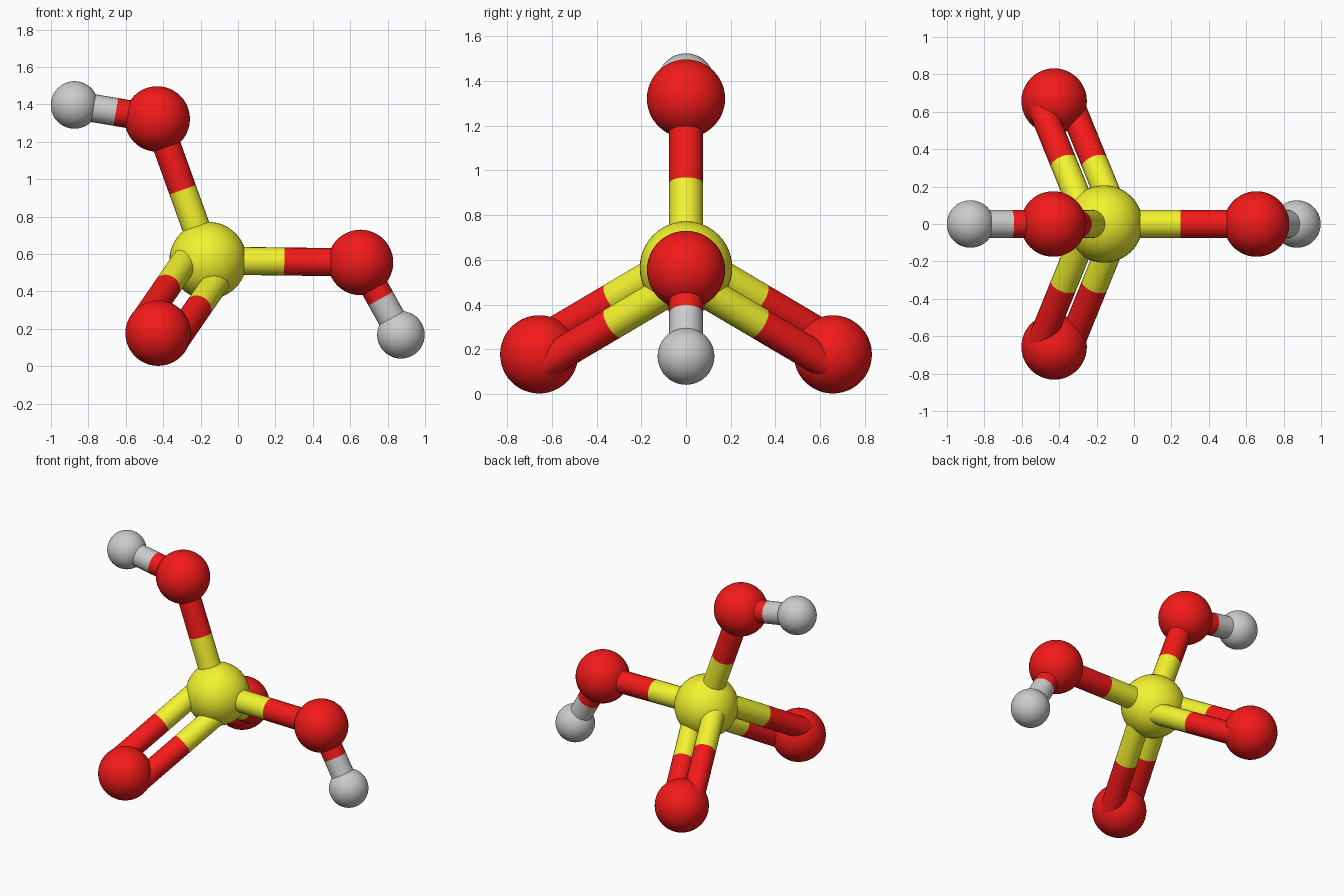
import bpy
from mathutils import Vector

if "Cube" in bpy.data.objects:
    bpy.data.objects.remove(bpy.data.objects["Cube"])


def material(name, color):
    m = bpy.data.materials.new(name)
    m.diffuse_color = (*color, 1)
    m.use_nodes = True
    m.node_tree.nodes["Principled BSDF"].inputs["Base Color"].default_value = m.diffuse_color
    return m


RED = material("red", (0.9, 0.01, 0.01))
YELLOW = material("yellow", (0.9, 0.9, 0.03))
GREY = None


def finish(name, mat):
    ob = bpy.context.object
    ob.name = name
    if mat:
        ob.data.materials.append(mat)
    bpy.ops.object.shade_smooth_by_angle()


def atom(name, pos, radius, mat):
    bpy.ops.mesh.primitive_uv_sphere_add(segments=48, ring_count=24, radius=radius, location=pos)
    finish(name, mat)


def rod(name, a, b, radius, mat):
    d = b - a
    bpy.ops.mesh.primitive_cylinder_add(vertices=24, radius=radius, depth=d.length,
                                        location=(a + b) / 2,
                                        rotation=d.to_track_quat('Z', 'Y').to_euler())
    finish(name, mat)


def bond(name, a, b, mat_a, mat_b, radius=0.075, offset=Vector()):
    # each half takes the colour of its nearer atom
    a, b = a + offset, b + offset
    mid = (a + b) / 2
    rod(name + "_inner_half", a, mid, radius, mat_a)
    rod(name + "_outer_half", mid, b, radius, mat_b)


centre = Vector((-0.16, 0, 0.565))
top = Vector((-0.432, 0, 1.322))
right = Vector((0.655, 0, 0.555))
top_h = Vector((-0.874, 0, 1.397))
right_h = Vector((0.871, 0, 0.168))

# atoms on the symmetry plane
atom("sulfur_atom", centre, 0.207, YELLOW)
atom("top_oxygen", top, 0.175, RED)
atom("right_oxygen", right, 0.175, RED)
atom("top_hydrogen", top_h, 0.127, GREY)
atom("right_hydrogen", right_h, 0.127, GREY)

# single bonds
bond("top_oxygen_bond", centre, top, YELLOW, RED)
bond("right_oxygen_bond", centre, right, YELLOW, RED)
bond("top_hydrogen_bond", top, top_h, RED, GREY)
bond("right_hydrogen_bond", right, right_h, RED, GREY)

# double-bonded oxygens, mirrored front and back
spread = Vector((-0.83, 0, 0.555)).normalized() * 0.1
for side, sy in (("front", -1), ("back", 1)):
    oxygen = Vector((-0.427, sy * 0.657, 0.177))
    atom(side + "_oxygen", oxygen, 0.175, RED)
    for label, s in (("upper", 1), ("lower", -1)):
        bond(f"{side}_double_bond_{label}", centre, oxygen, YELLOW, RED, 0.072, spread * s)
